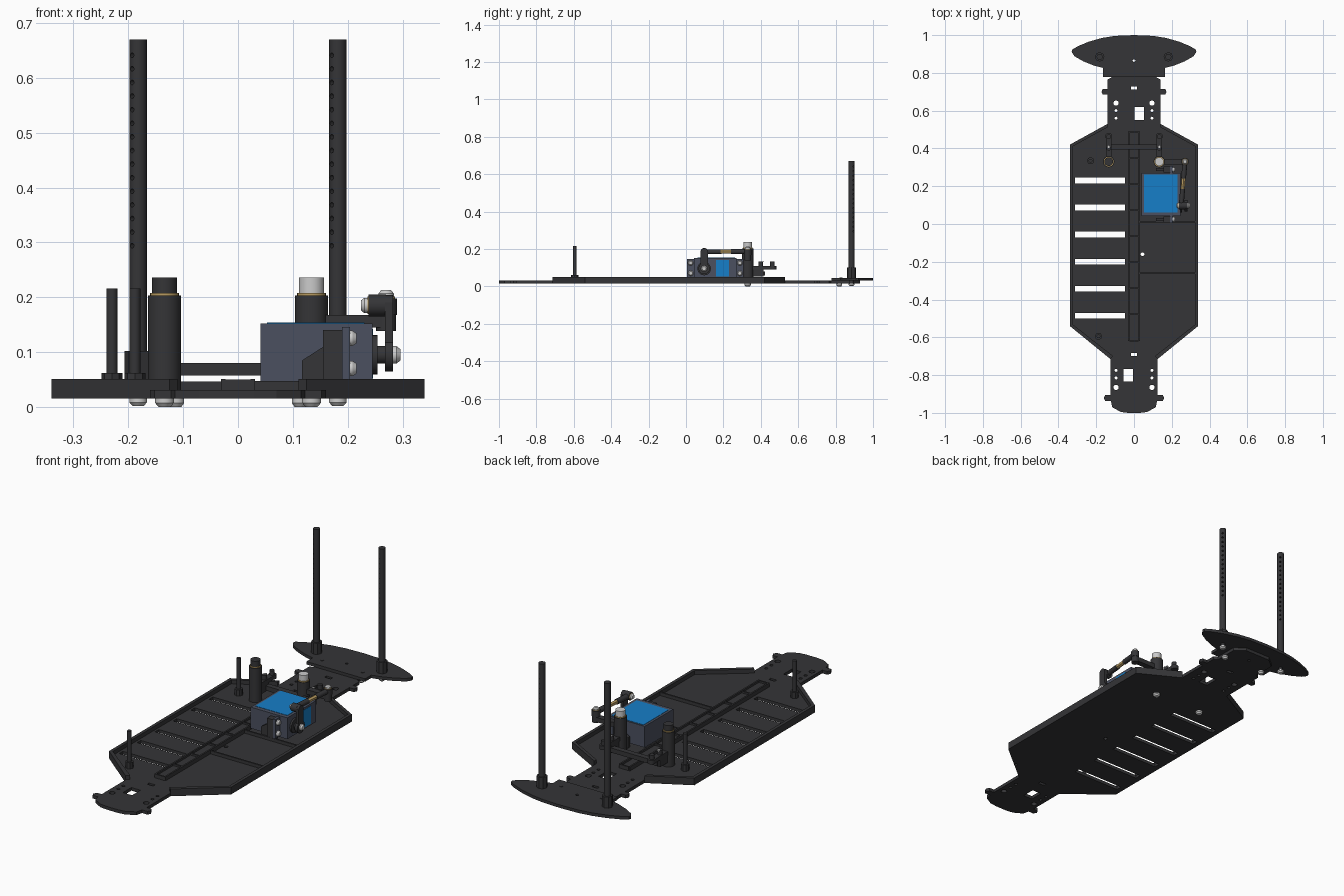
import bpy, bmesh, math
from mathutils import Vector, Matrix

if "Cube" in bpy.data.objects:
    bpy.data.objects.remove(bpy.data.objects["Cube"])


def mat(name, rgb):
    m = bpy.data.materials.new(name)
    m.diffuse_color = (*rgb, 1)
    m.use_nodes = True
    m.node_tree.nodes["Principled BSDF"].inputs["Base Color"].default_value = m.diffuse_color
    return m


DARK = mat("black_plastic", (0.035, 0.035, 0.038))
SLATE = mat("servo_grey", (0.07, 0.08, 0.115))
BLUE = mat("servo_blue", (0.008, 0.21, 0.58))
GOLD = mat("brass", (0.48, 0.33, 0.12))
STEEL = mat("steel", (0.55, 0.55, 0.53))


def finish(name, bm, m=DARK, smooth=False):
    bmesh.ops.recalc_face_normals(bm, faces=bm.faces[:])
    me = bpy.data.meshes.new(name)
    bm.to_mesh(me)
    bm.free()
    me.materials.append(m)
    o = bpy.data.objects.new(name, me)
    bpy.context.collection.objects.link(o)
    if smooth:
        bpy.ops.object.select_all(action='DESELECT')
        o.select_set(True)
        bpy.context.view_layer.objects.active = o
        bpy.ops.object.shade_smooth_by_angle(angle=math.radians(35))
    return o


def add_box(bm, x0, x1, y0, y1, z0, z1):
    c = Vector(((x0 + x1) / 2, (y0 + y1) / 2, (z0 + z1) / 2))
    s = Matrix.Diagonal((x1 - x0, y1 - y0, z1 - z0, 1))
    bmesh.ops.create_cube(bm, size=1, matrix=Matrix.Translation(c) @ s)


def add_cyl(bm, p, q, r, r2=None, n=24):
    p, q = Vector(p), Vector(q)
    d = q - p
    rot = Vector((0, 0, 1)).rotation_difference(d).to_matrix().to_4x4()
    bmesh.ops.create_cone(bm, cap_ends=True, segments=n, radius1=r,
                          radius2=r if r2 is None else r2, depth=d.length,
                          matrix=Matrix.Translation((p + q) / 2) @ rot)


def add_prism(bm, pts, z0, z1):
    f = bm.faces.new([bm.verts.new((x, y, z0)) for x, y in pts])
    g = bmesh.ops.extrude_face_region(bm, geom=[f])["geom"]
    bmesh.ops.translate(bm, vec=(0, 0, z1 - z0), verts=[v for v in g if isinstance(v, bmesh.types.BMVert)])


def box(name, *b, m=DARK):
    bm = bmesh.new()
    add_box(bm, *b)
    return finish(name, bm, m)


def cyl(name, p, q, r, m=DARK, r2=None, n=24):
    bm = bmesh.new()
    add_cyl(bm, p, q, r, r2, n)
    return finish(name, bm, m, True)


def screw(name, p, q, r):
    # rounded screw head: straight part, then a chamfer towards q
    p, q = Vector(p), Vector(q)
    bm = bmesh.new()
    add_cyl(bm, p, p.lerp(q, 0.55), r)
    add_cyl(bm, p.lerp(q, 0.55), q, r, r * 0.65)
    return finish(name, bm, STEEL, True)


def cut(o, bm):
    c = finish("cutter", bm)
    c.hide_render = True
    md = o.modifiers.new("cut", 'BOOLEAN')
    md.operation, md.object, md.solver = 'DIFFERENCE', c, 'EXACT'
    bpy.context.view_layer.objects.active = o
    bpy.ops.object.modifier_apply(modifier="cut")
    bpy.data.objects.remove(c)


def mirrored(half):
    return half + [(-x, y) for x, y in reversed(half) if x]


# chassis plate with slots and holes
bm = bmesh.new()
add_prism(bm, mirrored([(0.07, 0.93), (0.12, 0.89), (0.12, 0.775), (0.14, 0.765), (0.14, 0.715), (0.165, 0.715),
                        (0.172, 0.70), (0.165, 0.685), (0.14, 0.685), (0.14, 0.53), (0.34, 0.42), (0.34, -0.54),
                        (0.125, -0.715), (0.125, -0.905), (0.152, -0.905), (0.16, -0.922), (0.152, -0.938),
                        (0.122, -0.938), (0.115, -0.97), (0.07, -0.995), (0.03, -1.0)]), 0.015, 0.031)
plate = finish("chassis_plate", bm)
bm = bmesh.new()
for i in range(6):
    y = 0.23 - 0.143 * i
    add_box(bm, -0.312, -0.048, y - 0.015, y + 0.015, 0, 0.04)
add_box(bm, 0.002, 0.053, 0.55, 0.62, 0, 0.04)
add_box(bm, -0.056, -0.005, -0.835, -0.768, 0, 0.04)
for y in (0.72, -0.69):
    add_box(bm, -0.017, 0.017, y - 0.008, y + 0.008, 0, 0.04)
holes = [(s * 0.095, y, r) for s in (-1, 1) for y, r in
         ((0.64, 0.014), (0.60, 0.008), (0.56, 0.008), (-0.865, 0.014), (-0.815, 0.008), (-0.775, 0.008))]
for x, y, r in holes + [(0.045, -0.16, 0.01), (0.215, -0.63, 0.007), (0, 0.865, 0.007)]:
    add_cyl(bm, (x, y, 0), (x, y, 0.04), r, n=16)
cut(plate, bm)

# raised side walls of the tub
for s, side in ((1, "right"), (-1, "left")):
    loop = [(0.14, 0.53), (0.34, 0.42), (0.34, -0.54), (0.125, -0.715),
            (0.11, -0.70), (0.324, -0.532), (0.324, 0.411), (0.14, 0.512)]
    bm = bmesh.new()
    add_prism(bm, [(s * x, y) for x, y in loop], 0.03, 0.051)
    finish("side_wall_" + side, bm)

# central spine: two rails, a low web and cross pieces; plus floor ribs
bm = bmesh.new()
for x in (-0.027, 0.027):
    add_box(bm, x - 0.004, x + 0.004, -0.62, 0.49, 0.03, 0.051)
add_box(bm, -0.025, 0.025, -0.62, 0.49, 0.03, 0.041)
for i in range(9):
    y = -0.617 + i * 0.138
    add_box(bm, -0.025, 0.025, y - 0.004, y + 0.004, 0.03, 0.05)
finish("center_spine", bm)
for i, y in enumerate((0.012, -0.26)):
    box("floor_rib_%d" % i, 0.03, 0.33, y - 0.004, y + 0.004, 0.03, 0.047)

# front bumper
bm = bmesh.new()
add_prism(bm, mirrored([(0, 1.0), (0.10, 0.996), (0.17, 0.985), (0.24, 0.965), (0.30, 0.94), (0.328, 0.922),
                        (0.33, 0.91), (0.315, 0.888), (0.27, 0.862), (0.21, 0.838), (0.163, 0.826),
                        (0.163, 0.777)]), 0.031, 0.046)
bumper = finish("front_bumper", bm)
bm = bmesh.new()
add_cyl(bm, (0, 0.865, 0.02), (0, 0.865, 0.06), 0.007, n=16)
cut(bumper, bm)

for s, side in ((1, "right"), (-1, "left")):
    # tall body posts with pin holes
    x, y = s * 0.182, 0.885
    post = cyl("body_post_" + side, (x, y, 0.04), (x, y, 0.67), 0.016, n=32)
    bm = bmesh.new()
    for i in range(15):
        z = 0.294 + i * 0.0248
        add_cyl(bm, (x - 0.03, y - 0.03, z), (x + 0.03, y + 0.03, z), 0.0045, n=12)
    cut(post, bm)
    cyl("body_post_collar_" + side, (x, y, 0.04), (x, y, 0.102), 0.025, n=8)
    cyl("body_post_boss_" + side, (x, y, 0.014), (x, y, 0.035), 0.01)
    screw("body_post_screw_" + side, (x, y, 0.016), (x, y, 0.002), 0.016)
    screw("bumper_screw_" + side, (s * 0.113, 0.82, 0.016), (s * 0.113, 0.82, 0.0), 0.015)
    cyl("bumper_pin_" + side, (s * 0.113, 0.83, 0.04), (s * 0.113, 0.83, 0.048), 0.008)

    # steering pivots
    x, y = s * 0.134, 0.33
    cyl("steering_pivot_" + side, (x, y, 0.03), (x, y, 0.203), 0.03, n=32)
    cyl("pivot_bushing_" + side, (x, y, 0.2), (x, y, 0.208), 0.026, GOLD)
    cyl("pivot_cap_" + side, (x, y, 0.205), (x, y, 0.236), 0.023, STEEL if s > 0 else DARK)
    screw("pivot_screw_" + side, (x, y, 0.016), (x, y, 0.0), 0.017)

    # bell crank arm with ball studs
    bm = bmesh.new()
    add_box(bm, x - 0.015, x + 0.015, 0.34, 0.465, 0.09, 0.11)
    add_cyl(bm, (x, 0.465, 0.09), (x, 0.465, 0.11), 0.018)
    add_box(bm, x - 0.012, x + 0.012, 0.355, 0.415, 0.052, 0.095)
    for yy in (0.40, 0.462):
        add_cyl(bm, (x, yy, 0.105), (x, yy, 0.132), 0.012)
    finish("bell_crank_" + side, bm, DARK, True)
    cyl("bell_crank_stud_" + side, (x, 0.41, 0.13), (x, 0.41, 0.134), 0.007, STEEL)

# drag link between the two bell cranks
box("drag_link", -0.135, 0.135, 0.395, 0.422, 0.057, 0.08)

# short thin posts
for i, (x, y) in enumerate(((-0.23, 0.335), (-0.188, -0.595))):
    cyl("thin_post_%d" % i, (x, y, 0.03), (x, y, 0.216), 0.01)
    cyl("thin_post_foot_%d" % i, (x, y, 0.03), (x, y, 0.062), 0.019, n=8)

# servo with blue label wrapped over top and side
box("servo_body", 0.041, 0.245, 0.042, 0.27, 0.045, 0.152, m=SLATE)
box("servo_label_top", 0.053, 0.231, 0.062, 0.262, 0.15, 0.1535, m=BLUE)
box("servo_label_side", 0.24, 0.2465, 0.16, 0.23, 0.052, 0.142, m=BLUE)
for name, y0, y1 in (("front", 0.005, 0.045), ("back", 0.268, 0.308)):
    box("servo_ear_" + name, 0.19, 0.204, y0, y1, 0.05, 0.146, m=SLATE)
    bm = bmesh.new()
    add_box(bm, 0.155, 0.19, y0 + 0.004, y1 - 0.004, 0.03, 0.14)
    add_box(bm, 0.117, 0.156, y0 + 0.012, y1 - 0.012, 0.03, 0.085)
    for v in bm.verts:
        if abs(v.co.x - 0.156) < 1e-4 and v.co.z > 0.08:
            v.co.z = 0.11
    finish("servo_mount_" + name, bm)
    for z in (0.07, 0.125):
        yc = (y0 + y1) / 2
        screw("servo_screw_%s_%d" % (name, z * 1000), (0.2, yc, z), (0.216, yc, z), 0.014)

# servo output and horn
cyl("servo_output", (0.24, 0.097, 0.095), (0.254, 0.097, 0.095), 0.036)
cyl("servo_shaft", (0.25, 0.097, 0.095), (0.27, 0.097, 0.095), 0.016)
bm = bmesh.new()
add_box(bm, 0.268, 0.283, 0.077, 0.117, 0.095, 0.19)
for z, r in ((0.095, 0.03), (0.185, 0.019)):
    add_cyl(bm, (0.268, 0.097, z), (0.283, 0.097, z), r)
finish("servo_horn", bm, DARK, True)
screw("servo_horn_screw", (0.28, 0.097, 0.095), (0.296, 0.097, 0.095), 0.016)

# steering arm from the right pivot
bm = bmesh.new()
add_box(bm, 0.134, 0.27, 0.315, 0.345, 0.145, 0.168)
add_cyl(bm, (0.27, 0.33, 0.138), (0.27, 0.33, 0.17), 0.018)
finish("steering_arm", bm, DARK, True)

# turnbuckle with ball ends
a, b = Vector((0.25, 0.097, 0.185)), Vector((0.27, 0.33, 0.186))
cyl("turnbuckle_rod", a, b, 0.009)
cyl("turnbuckle_brass", a.lerp(b, 0.3), a.lerp(b, 0.68), 0.011, GOLD, n=6)
cyl("rod_end_sleeve_0", a, a.lerp(b, 0.38), 0.013)
cyl("rod_end_sleeve_1", a.lerp(b, 0.62), b, 0.013)
cyl("rod_end_0", a - Vector((0.012, 0, 0)), a + Vector((0.02, 0, 0)), 0.02)
cyl("rod_end_1", b - Vector((0, 0, 0.018)), b + Vector((0, 0, 0.012)), 0.02)
cyl("ball_ring_0", (0.236, 0.097, 0.185), (0.24, 0.097, 0.185), 0.016, GOLD)
cyl("ball_ring_1", (0.27, 0.33, 0.197), (0.27, 0.33, 0.201), 0.016, GOLD)
screw("ball_screw_0", (0.238, 0.097, 0.185), (0.224, 0.097, 0.185), 0.014)
screw("ball_screw_1", (0.27, 0.33, 0.199), (0.27, 0.33, 0.213), 0.014)
